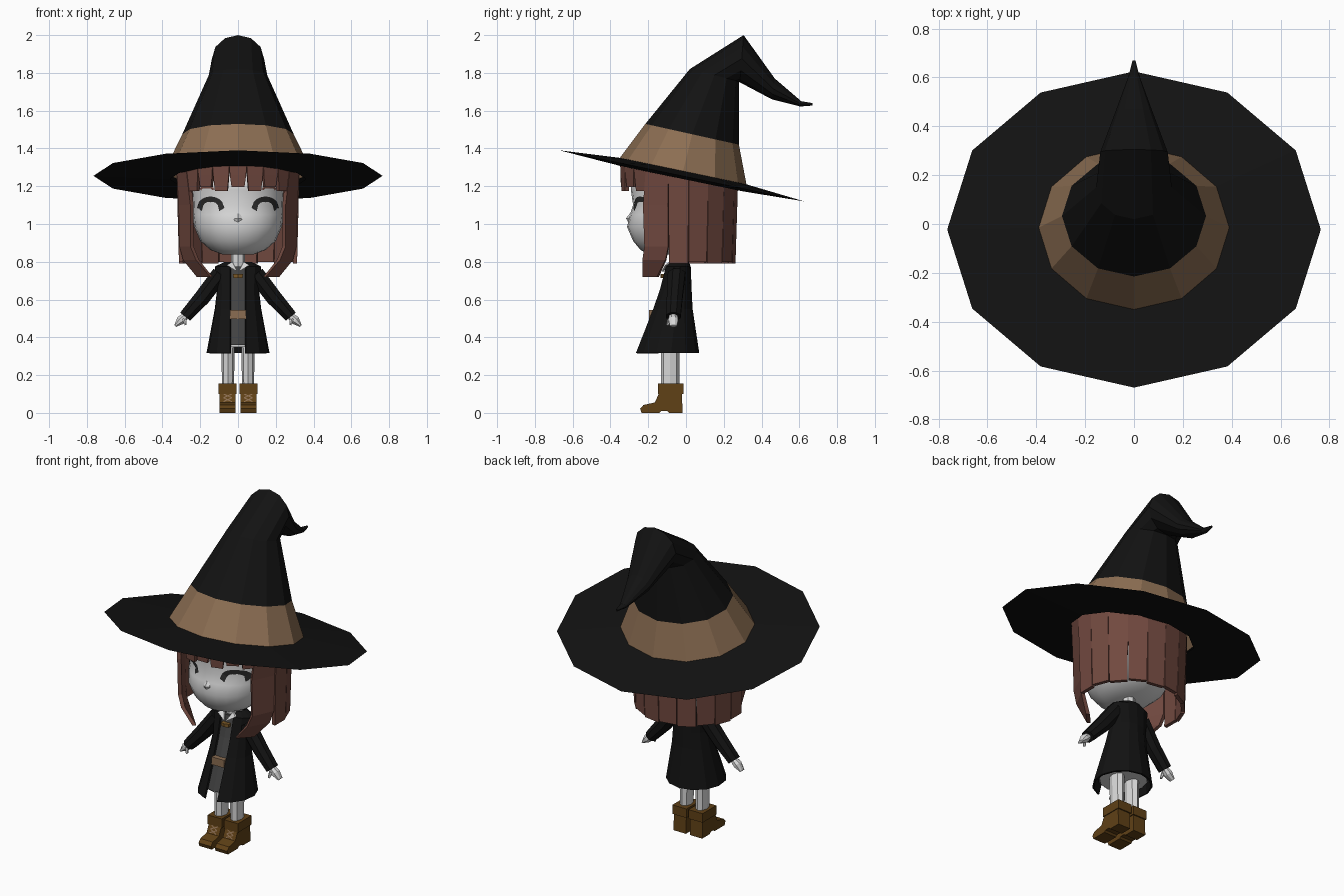
import bpy, bmesh, math
from mathutils import Vector as V
from mathutils.bvhtree import BVHTree

if "Cube" in bpy.data.objects:
    bpy.data.objects.remove(bpy.data.objects["Cube"])


def mat(name, r, g, b):
    m = bpy.data.materials.new(name)
    m.diffuse_color = (r, g, b, 1)
    m.use_nodes = True
    m.node_tree.nodes["Principled BSDF"].inputs["Base Color"].default_value = m.diffuse_color
    return m


BLACK = mat("black cloth", .006, .006, .006)
TAN = mat("tan leather", .26, .155, .085)
HAIR = mat("auburn", .165, .066, .05)
SKIN = mat("pale grey", .68, .68, .68)
BOOT = mat("boot brown", .115, .052, .008)
GREY = mat("dark grey", .055, .055, .055)
INK = mat("eye ink", .025, .025, .025)
BRASS = mat("brass", .2, .1, .02)


def make(name, bm, material, mirror=False, smooth=False):
    bmesh.ops.recalc_face_normals(bm, faces=bm.faces)
    me = bpy.data.meshes.new(name)
    bm.to_mesh(me)
    bm.free()
    ob = bpy.data.objects.new(name, me)
    bpy.context.collection.objects.link(ob)
    me.materials.append(material)
    if mirror:
        ob.modifiers.new("mirror", 'MIRROR').use_mirror_merge = False
    if smooth:
        for p in me.polygons:
            p.use_smooth = True
    return ob


def loft(rings, bm=None, closed=True, caps=True):
    """Skin a list of point rings."""
    bm = bm or bmesh.new()
    vs = [[bm.verts.new(p) for p in r] for r in rings]
    n = len(vs[0])
    for a, b in zip(vs, vs[1:]):
        for i in range(n if closed else n - 1):
            j = (i + 1) % n
            bm.faces.new((a[i], a[j], b[j], b[i]))
    if caps:
        bm.faces.new(vs[0])
        bm.faces.new(vs[-1])
    return bm


def ring(rx, yf, zf, yb, zb, n=12, x=0, t0=0, power=1):
    """Oval ring from its front and back points; t0 leaves a gap in front."""
    pts = []
    for i in range(n):
        t = t0 + (2 * math.pi - 2 * t0) * i / (n - 1) if t0 else 2 * math.pi * i / n
        c, s = math.cos(t), math.sin(t)
        c = math.copysign(abs(c) ** power, c)
        f = (1 - c) / 2
        pts.append(V((x + rx * s, yf + (yb - yf) * f, zf + (zb - zf) * f)))
    return pts


def tube(sections, n=8, bm=None):
    """Tube through (x, y, z, half width, half depth) sections in the xz plane."""
    d = V(sections[-1][:3]) - V(sections[0][:3])
    side = V((-d.z, 0, d.x)).normalized()
    rings = []
    for x, y, z, w, h in sections:
        rings.append([V((x, y, z)) + side * w * math.cos(a) + V((0, h * math.sin(a), 0))
                      for a in (2 * math.pi * (i + .5) / n for i in range(n))])
    return loft(rings, bm)


def box(bm, lo, hi):
    q = [(0, 0), (1, 0), (1, 1), (0, 1)]
    return loft([[(lo[0] + a * (hi[0] - lo[0]), lo[1] + b * (hi[1] - lo[1]), z) for a, b in q]
                 for z in (lo[2], hi[2])], bm)


# Hat: brim, band, bent crown
BASE = ring(.39, -.35, 1.35, .32, 1.21)
BANDTOP = ring(.295, -.215, 1.53, .28, 1.42)
make("hat_brim", loft([ring(.36, -.33, 1.303, .30, 1.173), ring(.765, -.67, 1.39, .625, 1.12),
                       BASE], caps=False), BLACK)
make("hat_band", loft([BASE, BANDTOP], caps=False), TAN)
make("hat_crown", loft([BANDTOP, ring(.155, .02, 1.82, .28, 1.755), ring(.138, .305, 2, .285, 1.75),
                        ring(.075, .47, 1.77, .455, 1.66), ring(.022, .61, 1.65, .605, 1.622),
                        ring(.006, .67, 1.64, .67, 1.627)]), BLACK)

# Head
head_rows = [(.838, .08, -.19, -.04), (.862, .145, -.24, .07), (.91, .2, -.28, .15),
             (.985, .232, -.312, .2), (1.05, .24, -.297, .21), (1.1, .238, -.28, .21),
             (1.18, .24, -.292, .21), (1.27, .23, -.29, .2)]
head = loft([ring(w, f, z, b, z, 24, power=.9) for z, w, f, b in head_rows])
bvh = BVHTree.FromBMesh(head)
make("head", head, SKIN, smooth=True)
make("neck", loft([ring(.036, -.085, z, -.01, z, 8) for z in (.74, .87)]), SKIN)
make("nose", loft([ring(.03, -.306, 1.01, -.26, 1.01, 6), ring(.022, -.318, 1.03, -.26, 1.03, 6),
                   ring(.02, -.298, 1.055, -.26, 1.055, 6)]), SKIN)


def on_face(x, z):
    hit = bvh.ray_cast(V((x, -1, z)), V((0, 1, 0)))[0]
    return V((x, (hit.y if hit else -.2) - .005, z))


def arc(name, cx, cz, w, h, thick, material):
    """Curved ribbon laid on the face."""
    rows = []
    for i in range(13):
        u = -1 + i / 6
        z = cz + h * math.sqrt(max(0, 1 - u * u))
        k = thick * (1 - .45 * abs(u))
        rows.append([on_face(cx + w * u, z), on_face(cx + (w - thick * .9) * u, z - k)])
    make(name, loft(rows, closed=False, caps=False), material, mirror=True)


arc("closed_eye", .145, 1.085, .073, .06, .03, INK)
arc("eyebrow", .165, 1.185, .04, .015, .012, HAIR)


# Hair: panels around the head
def hair_point(deg, r, z):
    t = math.radians(deg)
    y = -.04 - r * math.cos(t)
    if z is None:
        z = 1.266 - .209 * y
    return V(((r + .015) * math.sin(t), y, z))


def panel(bm, sections, thick=.022):
    loft([[hair_point(a, r, z), hair_point(b, r, z), hair_point(b, r - thick, z),
           hair_point(a, r - thick, z)] for a, b, r, z in sections], bm)


fringe, back, lock = bmesh.new(), bmesh.new(), bmesh.new()
for i in range(7):
    a = -57 + i * 114 / 7
    b = a + 114 / 7
    low = 1.175 + .02 * (i % 2)
    panel(fringe, [(a, b, .312, None), (a + .5, b - .5, .31, 1.26), (a + 2, b - 2, .306, low)])
for i in range(10):
    a = 80 + i * 20
    panel(back, [(a, a + 20, .315, None), (a + .5, a + 19.5, .302, .79 + .008 * (i % 2))])
panel(lock, [(57, 80, .315, None), (52, 79.5, .305, 1.1), (53, 79.5, .3, .88),
             (48, 76, .285, .81), (36, 61, .235, .72)])
make("hair_fringe", fringe, HAIR)
make("hair_back", back, HAIR)
make("hair_lock", lock, HAIR, mirror=True)

# Coat, open at the front, over a dress
coat_rows = [(.8, .07, -.085, .015), (.775, .125, -.11, .025), (.65, .113, -.145, .03),
             (.55, .125, -.18, .035), (.318, .168, -.27, .07)]
coat = make("coat", loft([ring(w, f, z, b, z, 13, t0=math.asin(min(.6, .042 / w)))
                          for z, w, f, b in coat_rows], closed=False, caps=False), BLACK)
solid = coat.modifiers.new("thickness", 'SOLIDIFY')
solid.thickness = .01
solid.offset = -1
make("dress", loft([ring(w - .015, f + .012, z, b - .015, z) for z, w, f, b in
                    coat_rows[1:4] + [(.36, .155, -.25, .06)]]), GREY)
make("underskirt", loft([ring(.135, -.225, z, .042, z) for z in (.348, .362)]), SKIN)
collar = loft([[(.004, -.128, .748), (.06, -.112, .782), (.03, -.09, .8)],
               [(.004, -.118, .748), (.06, -.102, .782), (.03, -.08, .8)]])
make("shirt_collar", collar, SKIN, mirror=True)
make("belt_buckle", box(bmesh.new(), (-.042, -.195, .498), (.042, -.165, .545)), TAN)
make("brooch", loft([ring(.028, -.136, .715, -.1, .715, 6), ring(.03, -.136, .735, -.1, .735, 6)]), BRASS)

# Arms and hands
make("sleeve", tube([(.095, -.05, .735, .048, .05), (.19, -.06, .61, .046, .045),
                     (.28, -.067, .51, .036, .042)]), BLACK, mirror=True)
hand = tube([(.27, -.067, .52, .018, .022), (.303, -.067, .49, .026, .028),
             (.333, -.067, .46, .007, .02)])
tube([(.285, -.085, .5, .012, .012), (.277, -.097, .465, .006, .008)], 6, hand)
make("hand", hand, SKIN, mirror=True)

# Legs and boots
make("leg", loft([ring(w, -.132, z, -.035, z, 8, x=.053)
                  for z, w in ((.12, .031), (.36, .036))]), SKIN, mirror=True)
profile = [(-.235, 0), (-.243, .022), (-.225, .042), (-.165, .055), (-.14, .11), (-.022, .11),
           (-.018, 0), (-.09, 0), (-.1, .01), (-.13, .01), (-.14, 0)]
boot = loft([[(x, y, z) for y, z in profile] for x in (.013, .097)])
box(boot, (.007, -.147, .1), (.102, -.014, .155))
make("boot", boot, BOOT, mirror=True)
laces = bmesh.new()
for k in range(2):
    for s in (-1, 1):
        pts = []
        for u, dz in ((-1, 0), (1, .02), (1, .026), (-1, .006)):
            z = .057 + k * .02 + dz
            pts.append((.055 + s * u * .022, -.165 + (z - .055) * .4545 - .003, z))
        laces.faces.new([laces.verts.new(p) for p in pts])
make("boot_laces", laces, TAN, mirror=True)
